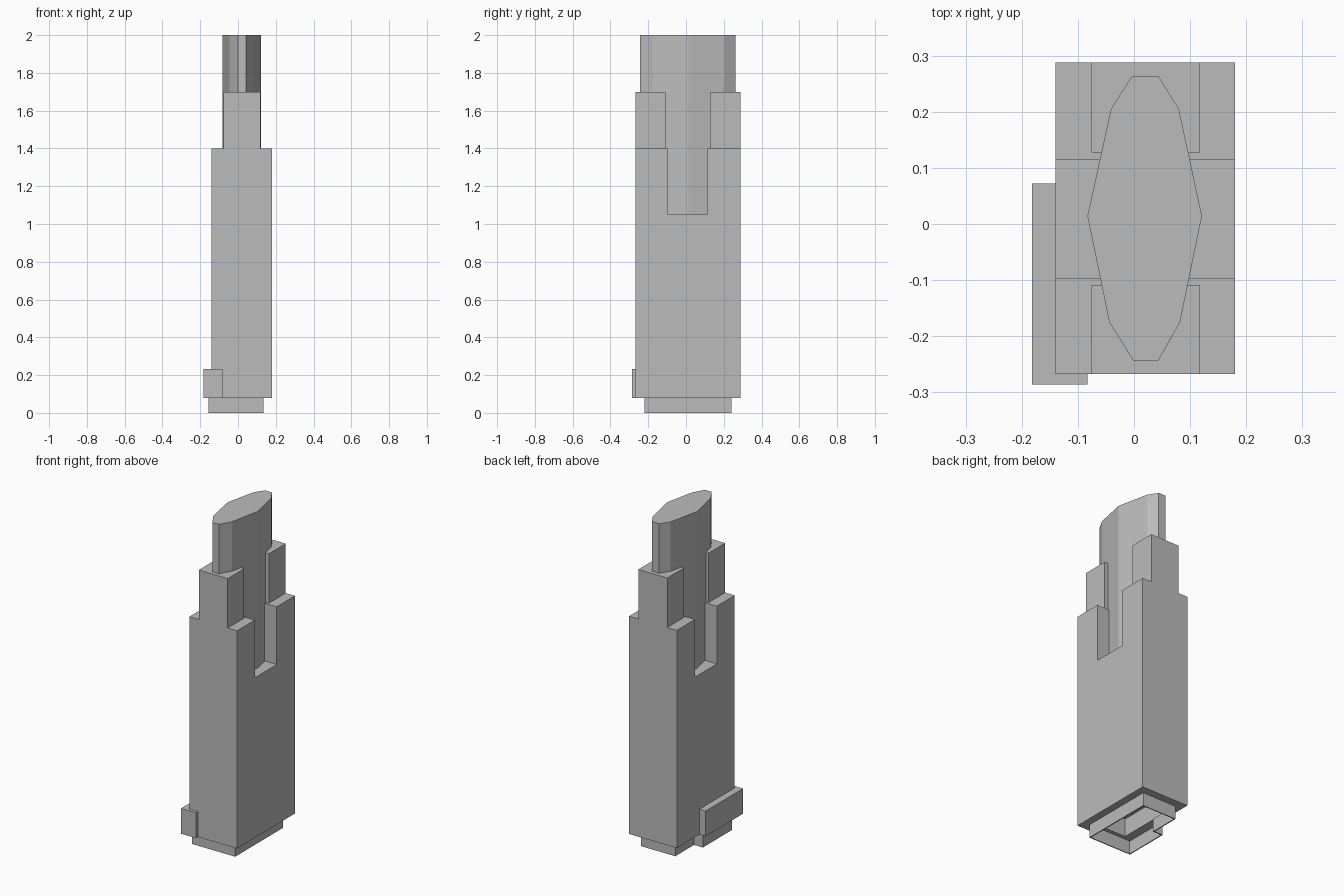
import bpy
import bmesh

cube = bpy.data.objects.get("Cube")
if cube:
    bpy.data.objects.remove(cube, do_unlink=True)

GREY = (0.5, 0.5, 0.5, 1.0)
stone = bpy.data.materials.new("plain grey")
stone.use_nodes = True
stone.diffuse_color = GREY
stone.node_tree.nodes["Principled BSDF"].inputs["Base Color"].default_value = GREY


def prism(name, outline, low, high, axis="z"):
    """Extrude an outline: (x, y) along z, or (y, z) along x."""
    def place(a, b, h):
        return (a, b, h) if axis == "z" else (h, a, b)

    bm = bmesh.new()
    face = bm.faces.new([bm.verts.new(place(a, b, low)) for a, b in outline])
    grown = bmesh.ops.extrude_face_region(bm, geom=[face])
    verts = [v for v in grown["geom"] if isinstance(v, bmesh.types.BMVert)]
    bmesh.ops.translate(bm, verts=verts, vec=place(0, 0, high - low))
    bmesh.ops.recalc_face_normals(bm, faces=bm.faces)
    mesh = bpy.data.meshes.new(name)
    bm.to_mesh(mesh)
    bm.free()
    mesh.materials.append(stone)
    obj = bpy.data.objects.new(name, mesh)
    bpy.context.collection.objects.link(obj)
    return obj


def box(name, x, y, z):
    corners = [(x[0], y[0]), (x[1], y[0]), (x[1], y[1]), (x[0], y[1])]
    return prism(name, corners, *z)


def cut(target, cutter):
    mod = target.modifiers.new("cut", "BOOLEAN")
    mod.operation = "DIFFERENCE"
    mod.solver = "EXACT"
    mod.object = cutter
    cutter.hide_render = True
    cutter.hide_viewport = True
    cutter.display_type = "WIRE"


FRONT, BACK = -0.267, 0.288

# Main block with a notch running across its top
main = prism("main_block", [
    (FRONT, 0.08), (BACK, 0.08), (BACK, 1.4), (0.114, 1.4),
    (0.114, 1.05), (-0.096, 1.05), (-0.096, 1.4), (FRONT, 1.4)],
    -0.14, 0.18, axis="x")
cut(main, box("underside_recess_cutter", (-0.096, 0.12), (-0.19, 0.21), (0.0, 0.19)))

# Stepped shoulders at the front and back
box("front_shoulder", (-0.076, 0.118), (FRONT, -0.109), (1.39, 1.7))
box("back_shoulder", (-0.076, 0.118), (0.127, BACK), (1.39, 1.7))

# Ten-sided central tower
prism("central_tower", [
    (-0.004, 0.263), (-0.041, 0.205), (-0.083, 0.014), (-0.044, -0.175),
    (-0.001, -0.244), (0.043, -0.244), (0.082, -0.175), (0.121, 0.014),
    (0.08, 0.205), (0.044, 0.263)], 1.04, 2.0)

# Low annex wrapped around the front corner
prism("corner_annex", [
    (-0.182, -0.286), (-0.083, -0.286), (-0.083, -0.26), (-0.13, -0.26),
    (-0.13, 0.072), (-0.182, 0.072)], 0.08, 0.233)


# Open plinth made of thin walls
def plinth_outline(t):
    return [(-0.155 + t, -0.22 + t), (0.135 - t, -0.22 + t), (0.135 - t, 0.24 - t),
            (-0.096 + t, 0.24 - t), (-0.096 + t, 0.06 - t), (-0.155 + t, 0.06 - t)]


plinth = prism("plinth_walls", plinth_outline(0.0), 0.0, 0.08)
cut(plinth, prism("plinth_cutter", plinth_outline(0.006), -0.05, 0.15))
